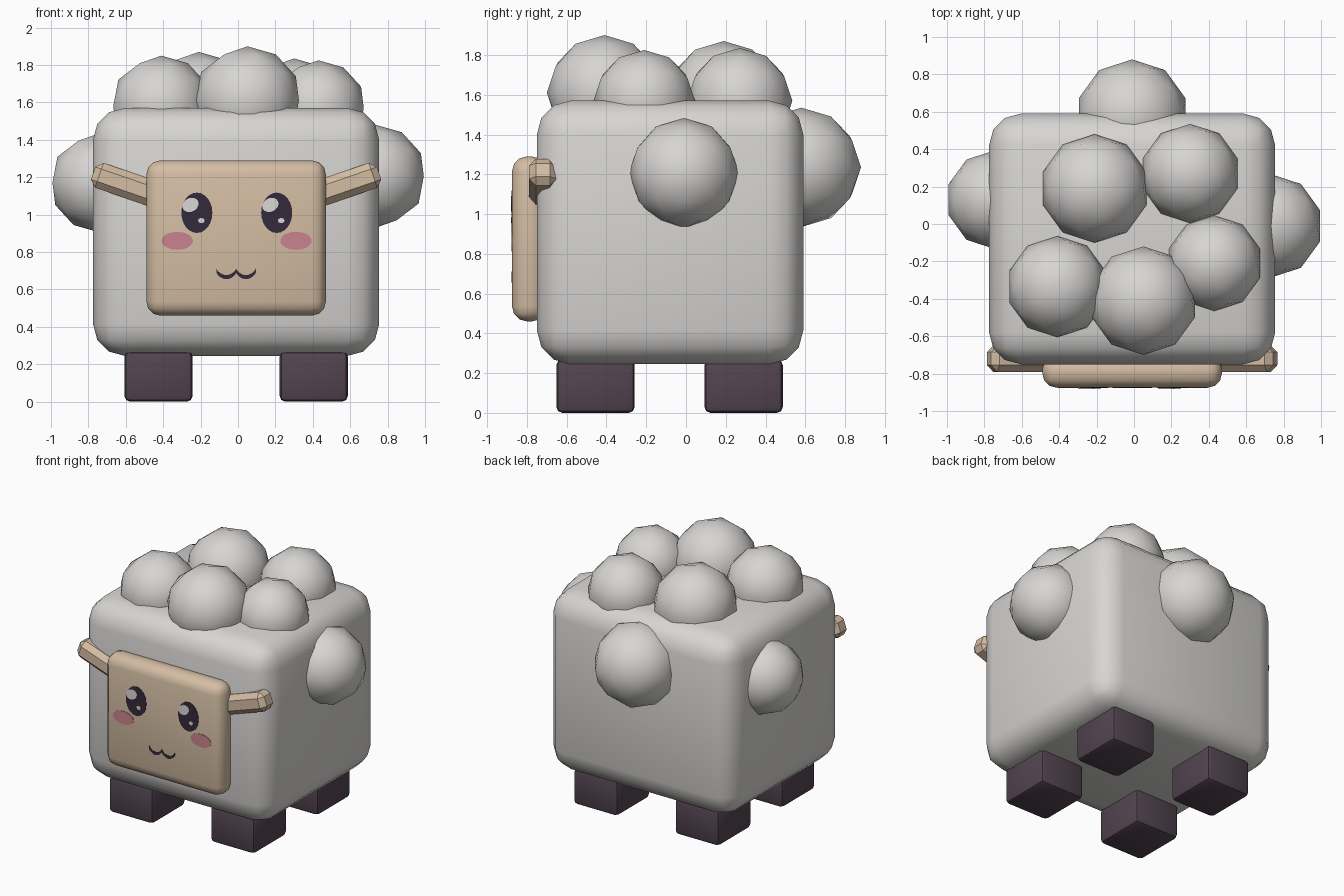
import bpy, bmesh, math
from mathutils import Matrix, Vector

cube = bpy.data.objects.get("Cube")
if cube:
    bpy.data.objects.remove(cube, do_unlink=True)


def material(name, r, g, b):
    m = bpy.data.materials.new(name)
    m.use_nodes = True
    m.diffuse_color = (r, g, b, 1)
    m.node_tree.nodes["Principled BSDF"].inputs["Base Color"].default_value = (r, g, b, 1)
    return m


WOOL = material("wool grey", 0.68, 0.67, 0.65)
SKIN = material("tan skin", 0.66, 0.51, 0.37)
HOOF = material("dark purple hoof", 0.085, 0.058, 0.08)
INK = material("dark eye", 0.035, 0.023, 0.045)
SHINE = material("eye shine", 0.7, 0.69, 0.68)
BLUSH = material("pink blush", 0.6, 0.23, 0.28)


def finish(name, bm, mat, angle=None):
    bmesh.ops.recalc_face_normals(bm, faces=bm.faces)
    mesh = bpy.data.meshes.new(name)
    bm.to_mesh(mesh)
    bm.free()
    mesh.materials.append(mat)
    ob = bpy.data.objects.new(name, mesh)
    bpy.context.scene.collection.objects.link(ob)
    if angle:
        bpy.ops.object.select_all(action="DESELECT")
        ob.select_set(True)
        bpy.context.view_layer.objects.active = ob
        bpy.ops.object.shade_smooth_by_angle(angle=math.radians(angle))
    return ob


def rounded_box(name, low, high, bevel, segments, mat, angle=60, tilt=0):
    low, high = Vector(low), Vector(high)
    bm = bmesh.new()
    bmesh.ops.create_cube(bm, size=1)
    bmesh.ops.scale(bm, vec=high - low, verts=bm.verts)
    bmesh.ops.bevel(bm, geom=bm.edges[:], offset=bevel, segments=segments,
                    profile=0.5, affect="EDGES")
    bmesh.ops.rotate(bm, matrix=Matrix.Rotation(tilt, 3, "Y"), verts=bm.verts)
    bmesh.ops.translate(bm, vec=(low + high) / 2, verts=bm.verts)
    return finish(name, bm, mat, angle)


def puff(name, centre, radius):
    bm = bmesh.new()
    bmesh.ops.create_icosphere(bm, subdivisions=2, radius=radius,
                               matrix=Matrix.Translation(centre))
    return finish(name, bm, WOOL, 60)


def plate(name, outline, y, mat):
    # thin flat plate lying on the face, front surface at y
    bm = bmesh.new()
    face = bm.faces.new([bm.verts.new((x, y, z)) for x, z in outline])
    out = bmesh.ops.extrude_face_region(bm, geom=[face])
    moved = [v for v in out["geom"] if isinstance(v, bmesh.types.BMVert)]
    bmesh.ops.translate(bm, vec=(0, 0.006, 0), verts=moved)
    return finish(name, bm, mat)


def oval(x, z, rx, rz, lean=0):
    pts = []
    for i in range(24):
        a = math.tau * i / 24
        u, v = rx * math.cos(a), rz * math.sin(a)
        pts.append((x + u * math.cos(lean) - v * math.sin(lean),
                    z + u * math.sin(lean) + v * math.cos(lean)))
    return pts


# Body and wool puffs
rounded_box("body", (-0.775, -0.75, 0.245), (0.755, 0.59, 1.57), 0.17, 3, WOOL)
puff("top_puff_front", (0.05, -0.41, 1.61), 0.29)
puff("top_puff_front_right", (-0.41, -0.335, 1.58), 0.27)
puff("top_puff_front_left", (0.43, -0.21, 1.57), 0.255)
puff("top_puff_back_right", (-0.21, 0.19, 1.58), 0.29)
puff("top_puff_back_left", (0.30, 0.27, 1.57), 0.265)
puff("back_puff", (-0.01, 0.58, 1.235), 0.3)
puff("side_puff_left", (0.73, -0.01, 1.205), 0.277)
puff("side_puff_right", (-0.74, 0.13, 1.17), 0.265)

# Legs
for side, x in (("right", -0.425), ("left", 0.405)):
    for end, y in (("front", -0.455), ("back", 0.29)):
        rounded_box(f"{end}_leg_{side}", (x - 0.182, y - 0.197, 0),
                    (x + 0.182, y + 0.197, 0.27), 0.03, 2, HOOF, 35)

# Head plate and ears
rounded_box("face", (-0.49, -0.875, 0.46), (0.47, -0.7, 1.29), 0.075, 3, SKIN)
for side, s in (("right", -1), ("left", 1)):
    x = -0.01 + s * 0.585
    rounded_box(f"ear_{side}", (x - 0.19, -0.79, 1.09), (x + 0.19, -0.65, 1.23),
                0.035, 1, SKIN, 30, tilt=-s * math.radians(19))

# Eyes and cheeks
for side, x, cheek in (("right", -0.22, -0.325), ("left", 0.207, 0.31)):
    plate(f"eye_{side}", oval(x, 1.01, 0.083, 0.108), -0.878, INK)
    plate(f"eye_shine_large_{side}", oval(x - 0.034, 1.052, 0.045, 0.036, 0.5), -0.881, SHINE)
    plate(f"eye_shine_small_{side}", oval(x + 0.024, 0.968, 0.017, 0.014), -0.881, SHINE)
    plate(f"cheek_{side}", oval(cheek, 0.86, 0.084, 0.048), -0.878, BLUSH)

# Mouth: two small arcs meeting in the middle
middle, lower, upper = -0.01, [], []
for i in range(33):
    t = i / 16 - 1
    z = 0.70 - 0.034 * math.sin(math.pi * abs(t)) ** 0.7
    x = middle + 0.105 * t
    lower.append((x, z - 0.011))
    upper.append((x, z + 0.011))
plate("mouth", lower + upper[::-1], -0.878, INK)
